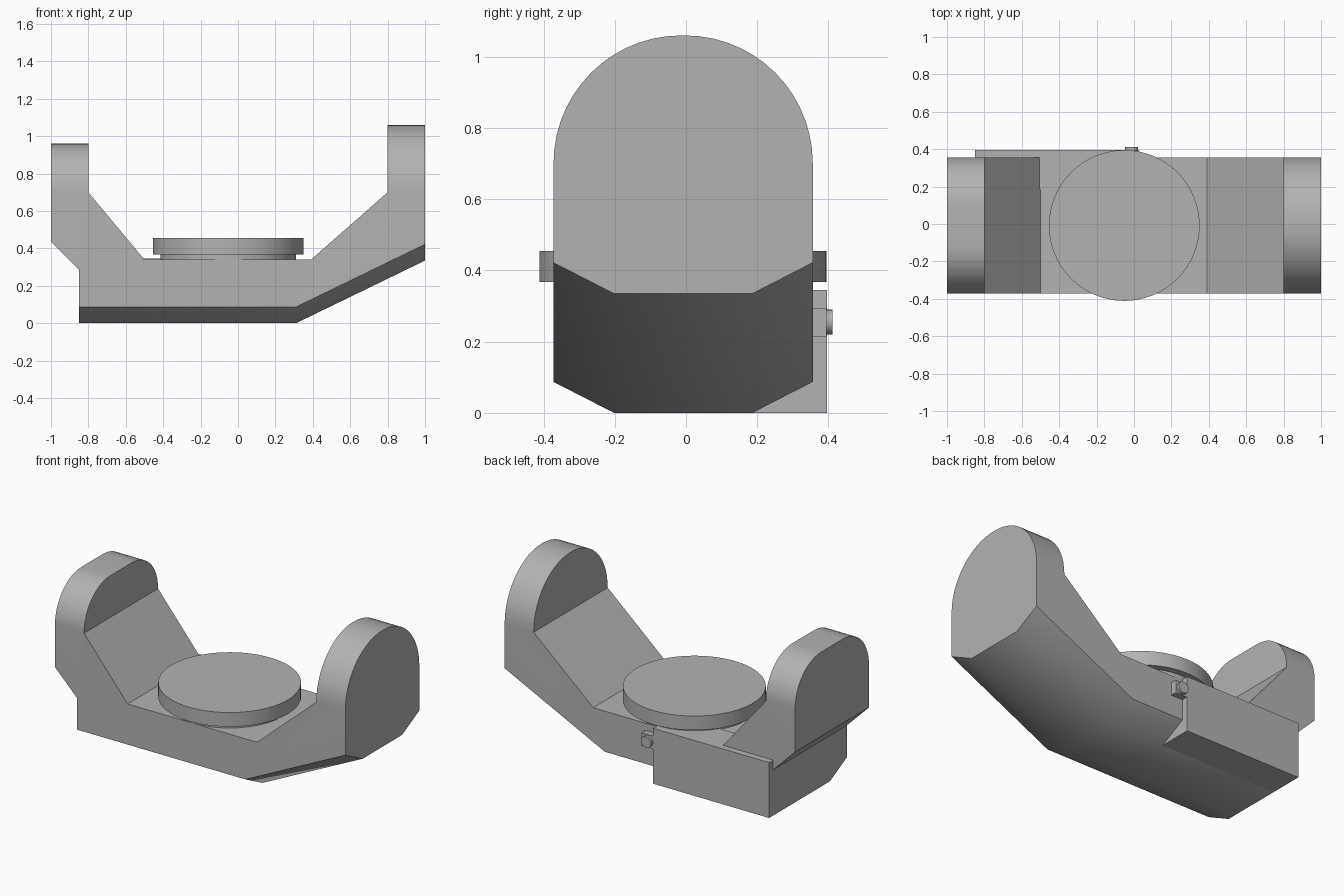
import bpy, bmesh, math
from mathutils import Vector, Matrix

if "Cube" in bpy.data.objects:
    bpy.data.objects.remove(bpy.data.objects["Cube"], do_unlink=True)

grey = bpy.data.materials.new("plain grey")
grey.use_nodes = True
grey.diffuse_color = (0.45, 0.45, 0.45, 1)
grey.node_tree.nodes["Principled BSDF"].inputs["Base Color"].default_value = (0.45, 0.45, 0.45, 1)

FRONT, BACK = -0.372, 0.356      # side walls of the cradle
MID = (FRONT + BACK) / 2


def finish(bm, name):
    bmesh.ops.recalc_face_normals(bm, faces=bm.faces)
    mesh = bpy.data.meshes.new(name)
    bm.to_mesh(mesh)
    bm.free()
    mesh.materials.append(grey)
    ob = bpy.data.objects.new(name, mesh)
    bpy.context.collection.objects.link(ob)
    bpy.ops.object.select_all(action='DESELECT')
    ob.select_set(True)
    bpy.context.view_layer.objects.active = ob
    bpy.ops.object.shade_smooth_by_angle(angle=math.radians(30))
    return ob


def box(name, lo, hi):
    lo, hi = Vector(lo), Vector(hi)
    bm = bmesh.new()
    bmesh.ops.create_cube(bm, size=1, matrix=Matrix.Translation((lo + hi) / 2) @ Matrix.Diagonal((*(hi - lo), 1)))
    return finish(bm, name)


def cylinder(name, centre, radius, depth, turn=0, sides=64):
    bm = bmesh.new()
    bmesh.ops.create_cone(bm, cap_ends=True, segments=sides, radius1=radius, radius2=radius, depth=depth,
                          matrix=Matrix.Translation(centre) @ Matrix.Rotation(turn, 4, 'X'))
    return finish(bm, name)


# Cradle: side profile pulled through the full width
profile = [(-1, 0.96), (-1, 0.435), (-0.85, 0.285), (-0.85, 0), (0.31, 0), (1, 0.335),
           (1, 1.06), (0.8, 1.06), (0.8, 0.7), (0.39, 0.34), (-0.5, 0.34), (-0.8, 0.7), (-0.8, 0.96)]
bm = bmesh.new()
face = bm.faces.new([bm.verts.new((x, FRONT, z)) for x, z in profile])
pulled = bmesh.ops.extrude_face_region(bm, geom=[face])["geom"]
bmesh.ops.translate(bm, vec=(0, BACK - FRONT, 0), verts=[v for v in pulled if isinstance(v, bmesh.types.BMVert)])
bmesh.ops.recalc_face_normals(bm, faces=bm.faces)

# Rounded tops of the two arms
for top, radius in ((0.96, 0.258), (1.06, 0.3585)):
    edges = [e for e in bm.edges if all(abs(v.co.z - top) < 1e-4 for v in e.verts)
             and abs(e.verts[0].co.y - e.verts[1].co.y) < 1e-4]
    bmesh.ops.bevel(bm, geom=edges, offset=radius, offset_type='OFFSET', segments=14,
                    profile=0.5, affect='EDGES', clamp_overlap=False)

# Chamfers along the flat and the sloping underside
for side, wall in ((-1, FRONT), (1, BACK)):
    for start, along in (((0, 0), (1, 0)), ((1, 0.335), (0.69, 0.335))):
        inner = Vector((start[0], wall - side * 0.17, start[1]))
        across = Vector((0, side * 0.17, 0.087))
        normal = Vector((along[0], 0, along[1])).cross(across)
        if normal.z > 0:
            normal.negate()
        cut = bmesh.ops.bisect_plane(bm, geom=bm.verts[:] + bm.edges[:] + bm.faces[:], dist=1e-5,
                                     plane_co=inner, plane_no=normal, clear_outer=True)
        rim = [e for e in cut["geom_cut"] if isinstance(e, bmesh.types.BMEdge) and e.is_boundary]
        bmesh.ops.holes_fill(bm, edges=rim, sides=0)
finish(bm, "cradle")

# Round platform on a slightly narrower neck
cylinder("platform_neck", (-0.052, MID, 0.35), 0.363, 0.04)
cylinder("platform_disc", (-0.052, MID, 0.411), 0.403, 0.088)

# Back cover with a small latch block and its screw
box("back_cover", (-0.85, 0.184, 0), (-0.05, 0.396, 0.345))
box("latch_block", (-0.05, 0.34, 0.215), (0.03, 0.394, 0.295))
cylinder("latch_screw", (-0.013, 0.4, 0.255), 0.035, 0.024, math.pi / 2, 24)
